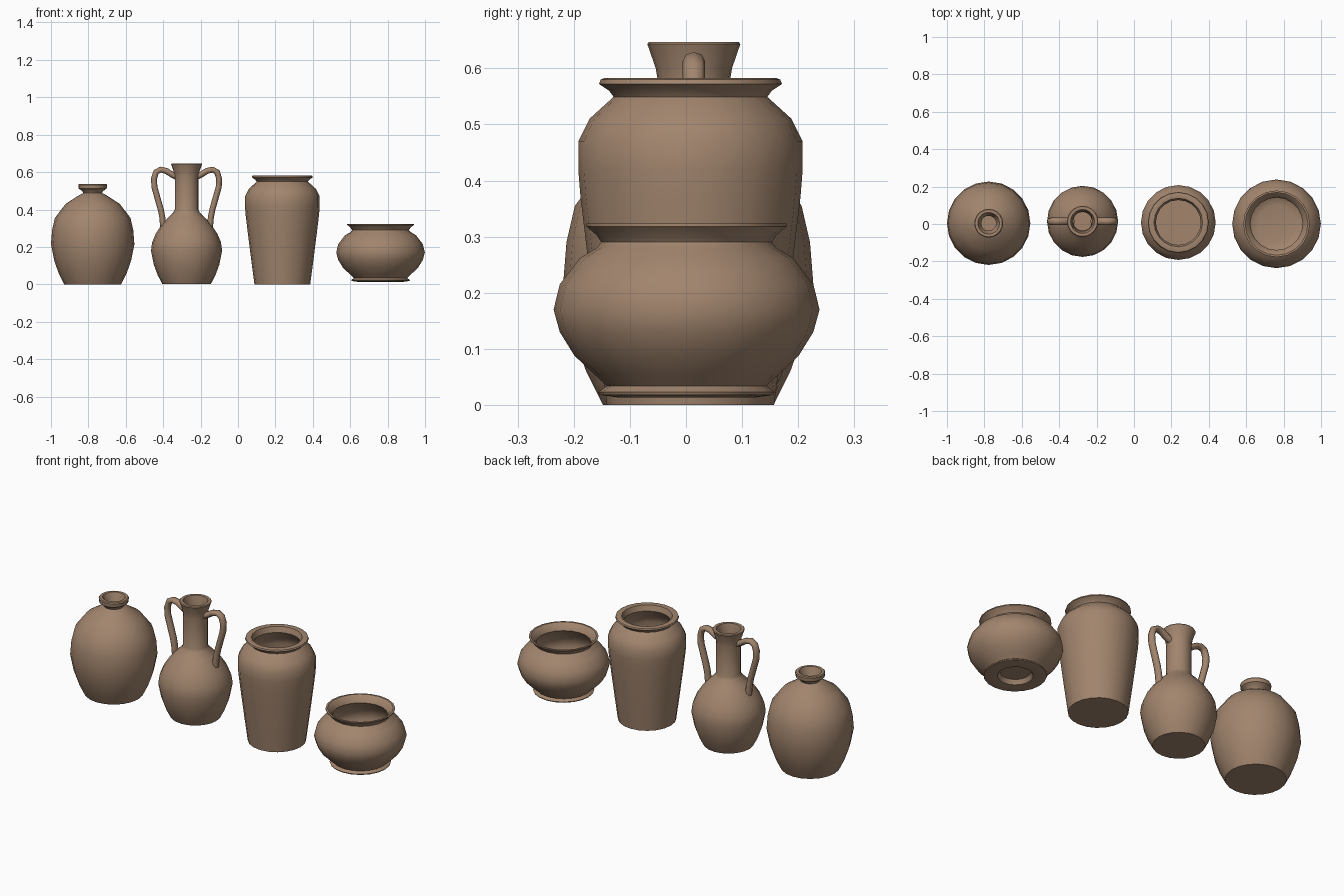
import bpy, bmesh, math
from mathutils import Vector

if "Cube" in bpy.data.objects:
    bpy.data.objects.remove(bpy.data.objects["Cube"])

clay = bpy.data.materials.new("brown clay")
clay.diffuse_color = (0.36, 0.235, 0.155, 1)
clay.use_nodes = True
clay.node_tree.nodes["Principled BSDF"].inputs["Base Color"].default_value = clay.diffuse_color
SIDES = 20


def finish(name, bm, loc, angle):
    bmesh.ops.recalc_face_normals(bm, faces=bm.faces)
    me = bpy.data.meshes.new(name)
    bm.to_mesh(me)
    bm.free()
    me.materials.append(clay)
    ob = bpy.data.objects.new(name, me)
    bpy.context.collection.objects.link(ob)
    ob.location = loc
    bpy.ops.object.select_all(action='DESELECT')
    ob.select_set(True)
    bpy.context.view_layer.objects.active = ob
    bpy.ops.object.shade_smooth_by_angle(angle=math.radians(angle))
    return ob


def lathe(name, profile, x, y):
    """Spin an (r, z) profile running from underside, over the rim, to the inner floor."""
    bm = bmesh.new()
    rings = []
    for r, z in profile:
        rings.append([bm.verts.new((r * math.cos(math.tau * i / SIDES),
                                    r * math.sin(math.tau * i / SIDES), z))
                      for i in range(SIDES)])
    for a, b in zip(rings, rings[1:]):
        for i in range(SIDES):
            j = (i + 1) % SIDES
            bm.faces.new((a[i], a[j], b[j], b[i]))
    bm.faces.new(rings[0])
    bm.faces.new(rings[-1])
    return finish(name, bm, (x, y, 0), 40)


def handle(name, path, side, x, y, thick, width):
    """Sweep an eight-sided oval along an (x, z) path."""
    bm = bmesh.new()
    pts = [Vector((side * px, 0, pz)) for px, pz in path]
    rings = []
    for k, p in enumerate(pts):
        t = (pts[min(k + 1, len(pts) - 1)] - pts[max(k - 1, 0)]).normalized()
        n = Vector((-t.z, 0, t.x))
        rings.append([bm.verts.new(p + n * (thick * math.cos(math.tau * i / 8))
                                   + Vector((0, width * math.sin(math.tau * i / 8), 0)))
                      for i in range(8)])
    for a, b in zip(rings, rings[1:]):
        for i in range(8):
            j = (i + 1) % 8
            bm.faces.new((a[i], a[j], b[j], b[i]))
    bm.faces.new(rings[0])
    bm.faces.new(rings[-1])
    return finish(name, bm, (x, y, 0), 60)


# Round jar with a narrow mouth
lathe("round_jar", [
    (.152, 0), (.182, .06), (.205, .125), (.223, .215), (.217, .29), (.202, .355),
    (.145, .43), (.07, .478), (.05, .488), (.055, .498), (.075, .512), (.077, .532),
    (.073, .537), (.058, .537), (.05, .515), (.04, .487), (.06, .468), (.135, .42),
    (.188, .35), (.208, .215), (.19, .125), (.14, .015)], -.777, .004)

# Long-necked jug with two handles
JX, JY = -.275, .014
lathe("jug_body", [
    (.13, .002), (.155, .05), (.175, .105), (.19, .18), (.184, .225), (.165, .27),
    (.135, .315), (.1, .355), (.07, .385), (.063, .4), (.063, .57), (.068, .6),
    (.08, .635), (.083, .643), (.08, .647), (.064, .647), (.053, .6), (.05, .4),
    (.09, .345), (.15, .265), (.175, .18), (.16, .105), (.118, .017)], JX, JY)
jug_path = [(.05, .573), (.08, .588), (.11, .607), (.14, .613), (.163, .6),
            (.174, .565), (.172, .52), (.155, .46), (.138, .4), (.13, .36), (.125, .305)]
for nm, s in (("jug_handle_right", 1), ("jug_handle_left", -1)):
    handle(nm, jug_path, s, JX, JY, .016, .02)

# Tall tapered vase
lathe("tall_vase", [
    (.149, 0), (.165, .12), (.184, .27), (.196, .37), (.2, .42), (.2, .47),
    (.18, .51), (.147, .54), (.137, .549), (.145, .56), (.163, .572), (.16, .58),
    (.152, .583), (.13, .58), (.12, .55), (.135, .53), (.17, .495), (.184, .46),
    (.182, .4), (.168, .27), (.135, .016)], .237, .008)

# Wide low bowl on a flared foot ring
lathe("wide_bowl", [
    (.075, .04), (.088, .017), (.12, .013), (.155, .018), (.157, .023), (.142, .034),
    (.165, .055), (.2, .088), (.226, .13), (.237, .17), (.226, .215), (.19, .262),
    (.16, .28), (.152, .29), (.16, .302), (.178, .318), (.178, .323), (.168, .323),
    (.148, .305), (.14, .287), (.175, .255), (.21, .21), (.22, .17), (.21, .13),
    (.15, .06), (.1, .05)], .762, .001)
